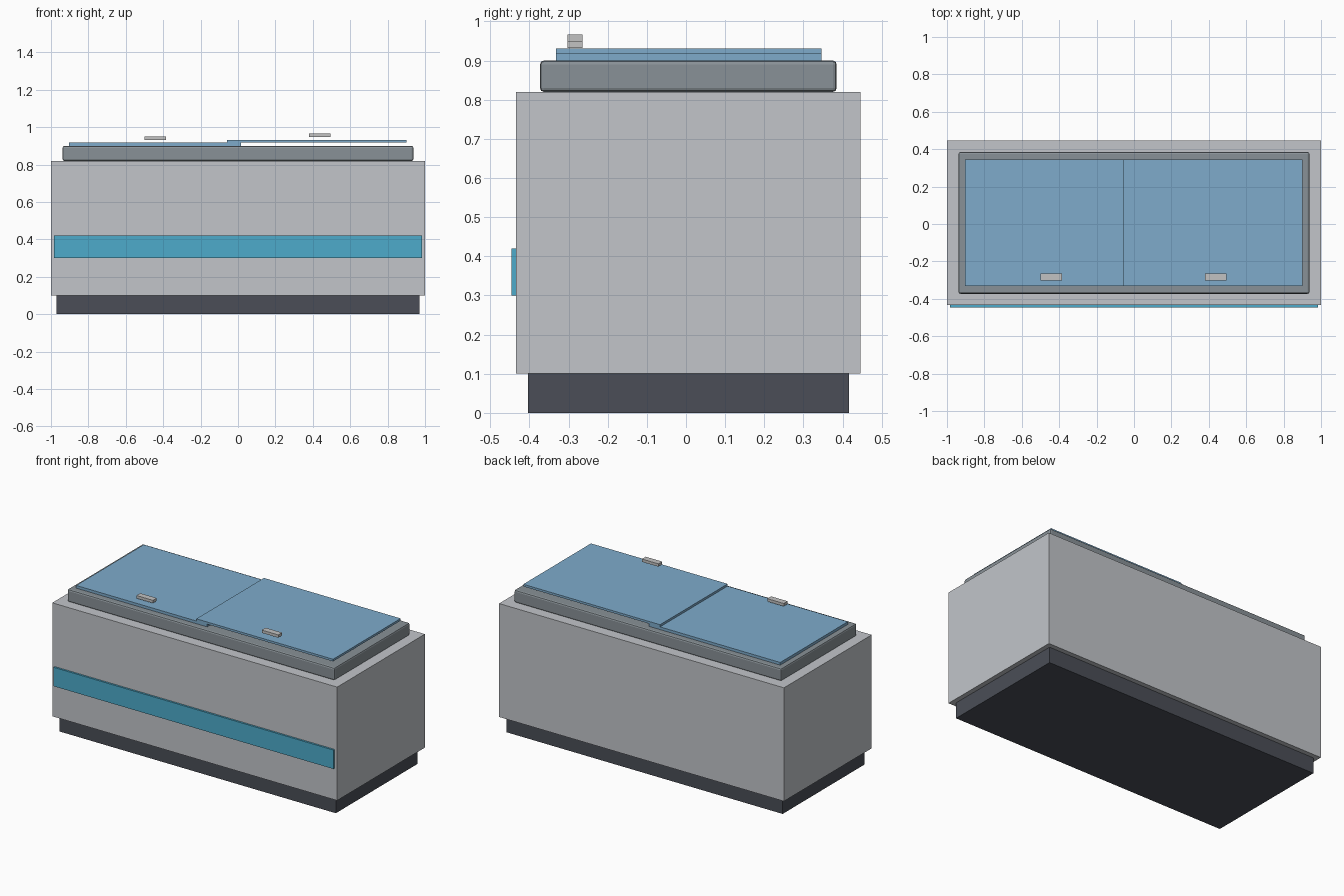
import bpy
import bmesh
from mathutils import Vector

cube = bpy.data.objects.get("Cube")
if cube:
    bpy.data.objects.remove(cube, do_unlink=True)


def material(name, rgb):
    mat = bpy.data.materials.new(name)
    mat.use_nodes = True
    color = (*rgb, 1.0)
    mat.diffuse_color = color
    mat.node_tree.nodes["Principled BSDF"].inputs["Base Color"].default_value = color
    return mat


def box(name, x, y, z, mat, bevel=0.0):
    """Box spanning the given (min, max) ranges, with an optional rounded bevel."""
    lo, hi = Vector((x[0], y[0], z[0])), Vector((x[1], y[1], z[1]))
    bm = bmesh.new()
    bmesh.ops.create_cube(bm, size=1.0)
    bmesh.ops.scale(bm, vec=hi - lo, verts=bm.verts)
    mesh = bpy.data.meshes.new(name)
    bm.to_mesh(mesh)
    bm.free()
    mesh.materials.append(mat)
    obj = bpy.data.objects.new(name, mesh)
    obj.location = (lo + hi) / 2
    bpy.context.collection.objects.link(obj)
    if bevel:
        mod = obj.modifiers.new("Bevel", "BEVEL")
        mod.width = bevel
        mod.segments = 2
    return obj


light_grey = material("light grey", (0.54, 0.56, 0.59))
dark_grey = material("dark slate", (0.069, 0.076, 0.095))
metal_grey = material("metal grey", (0.25, 0.285, 0.31))
glass_blue = material("glass blue", (0.21, 0.41, 0.60))
stripe_blue = material("stripe blue", (0.075, 0.41, 0.60))
handle_grey = material("handle grey", (0.54, 0.54, 0.54))

# Cabinet: recessed plinth, main body, front stripe and top rim
box("plinth", (-0.97, 0.97), (-0.404, 0.416), (0, 0.1), dark_grey)
box("body", (-1, 1), (-0.434, 0.446), (0.1, 0.82), light_grey)
box("front_stripe", (-0.983, 0.983), (-0.446, -0.434), (0.3, 0.42), stripe_blue)
box("top_rim", (-0.938, 0.938), (-0.373, 0.385), (0.82, 0.9), metal_grey, bevel=0.01)

# Overlapping sliding lids, each with a small handle raised above it
lids = [
    ("right", (-0.904, 0.016), (0.9, 0.917), -0.443, 0.932),
    ("left", (-0.06, 0.9), (0.917, 0.931), 0.437, 0.948),
]
for side, x, z, handle_x, handle_z in lids:
    box(side + "_lid", x, (-0.332, 0.346), z, glass_blue)
    box(side + "_handle", (handle_x - 0.058, handle_x + 0.058), (-0.303, -0.265),
        (handle_z, handle_z + 0.018), handle_grey)
